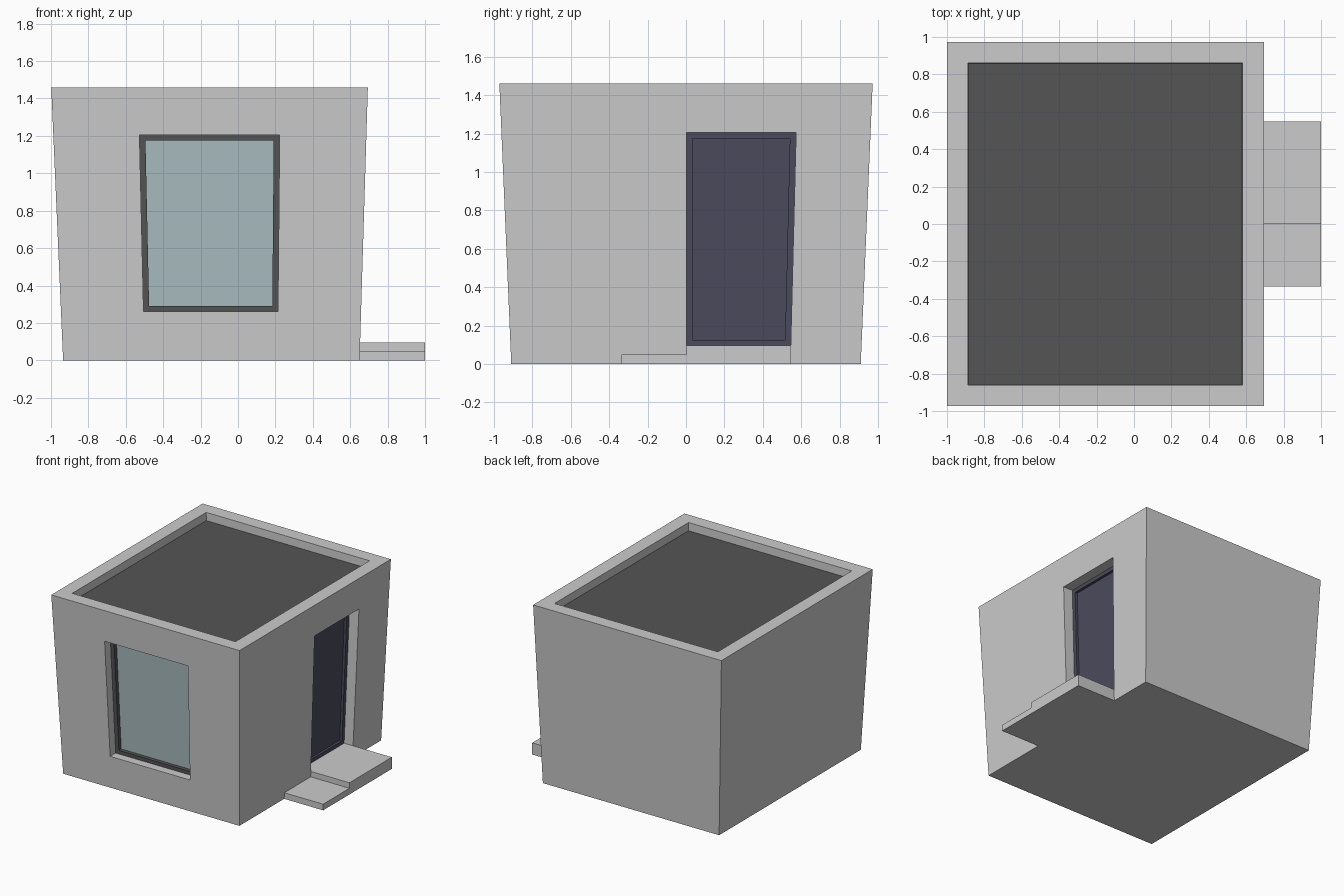
import bpy, bmesh

if "Cube" in bpy.data.objects:
    bpy.data.objects.remove(bpy.data.objects["Cube"])

H = 1.46        # wall height
FLARE = 0.068   # how much wider the top is than the foot


def boxes(name, specs, color=None, flare=True):
    """One object from (x0, x1, y0, y1, z0, z1) boxes, flared outward with height."""
    bm = bmesh.new()
    for x0, x1, y0, y1, z0, z1 in specs:
        for v in bmesh.ops.create_cube(bm, size=1)["verts"]:
            v.co.x = x1 if v.co.x > 0 else x0
            v.co.y = y1 if v.co.y > 0 else y0
            v.co.z = z1 if v.co.z > 0 else z0
            if flare:
                s = 1 + FLARE * v.co.z / H
                v.co.x *= s
                v.co.y *= s
    me = bpy.data.meshes.new(name)
    bm.to_mesh(me)
    bm.free()
    ob = bpy.data.objects.new(name, me)
    bpy.context.collection.objects.link(ob)
    if color:
        mat = bpy.data.materials.new(name + "_color")
        mat.diffuse_color = (*color, 1)
        mat.use_nodes = True
        mat.node_tree.nodes["Principled BSDF"].inputs["Base Color"].default_value = mat.diffuse_color
        me.materials.append(mat)
    return ob


def cut(target, spec):
    """Carve a flared box out of the target."""
    cutter = boxes("cutter", [spec])
    cutter.hide_render = True
    mod = target.modifiers.new("cut", "BOOLEAN")
    mod.operation = "DIFFERENCE"
    mod.solver = "EXACT"
    mod.object = cutter
    bpy.context.view_layer.objects.active = target
    bpy.ops.object.modifier_apply(modifier=mod.name)
    bpy.data.objects.remove(cutter)


def frame_bars(a0, a1, z0, z1, w):
    """Four bars (a0, a1, z0, z1) around an opening."""
    return [(a0, a0 + w, z0, z1), (a1 - w, a1, z0, z1),
            (a0 + w, a1 - w, z0, z0 + w), (a0 + w, a1 - w, z1 - w, z1)]


BLACK, NAVY, GLASS = (0.09, 0.09, 0.09), (0.07, 0.07, 0.11), (0.40, 0.51, 0.53)
WX0, WX1, WZ0, WZ1 = -0.499, 0.211, 0.26, 1.205   # window opening
DY0, DY1, DZ0, DZ1 = 0.003, 0.543, 0.095, 1.205   # door opening
RX0, RX1, RY, RZ = -0.832, 0.543, 0.806, 1.395    # roof well

# Flared walls with roof well, window and door recesses
walls = boxes("walls", [(-0.935, 0.65, -0.91, 0.91, 0, H)])
cut(walls, (RX0, RX1, -RY, RY, RZ - 0.03, H + 0.1))
cut(walls, (WX0, WX1, -1.1, -0.79, WZ0, WZ1))
cut(walls, (0.53, 0.9, DY0, DY1, DZ0, DZ1))

# Sunken roof
boxes("roof", [(RX0, RX1, -RY, RY, RZ - 0.03, RZ)], BLACK)

# Window
boxes("window_frame", [(a, b, -0.84, -0.79, c, d)
                       for a, b, c, d in frame_bars(WX0, WX1, WZ0, WZ1, 0.03)], BLACK)
boxes("window_glass", [(WX0 + 0.03, WX1 - 0.03, -0.81, -0.79, WZ0 + 0.03, WZ1 - 0.03)], GLASS)

# Door
boxes("door_frame", [(0.53, 0.57, a, b, c, d)
                     for a, b, c, d in frame_bars(DY0, DY1, DZ0, DZ1, 0.03)], NAVY)
boxes("door_panel", [(0.53, 0.55, DY0 + 0.03, DY1 - 0.03, DZ0 + 0.03, DZ1 - 0.03)], NAVY)

# Landing and lower step
boxes("landing", [(0.64, 1.0, DY0, 0.547, 0, DZ0)], flare=False)
boxes("lower_step", [(0.64, 1.0, -0.335, DY0, 0, 0.05)], flare=False)
